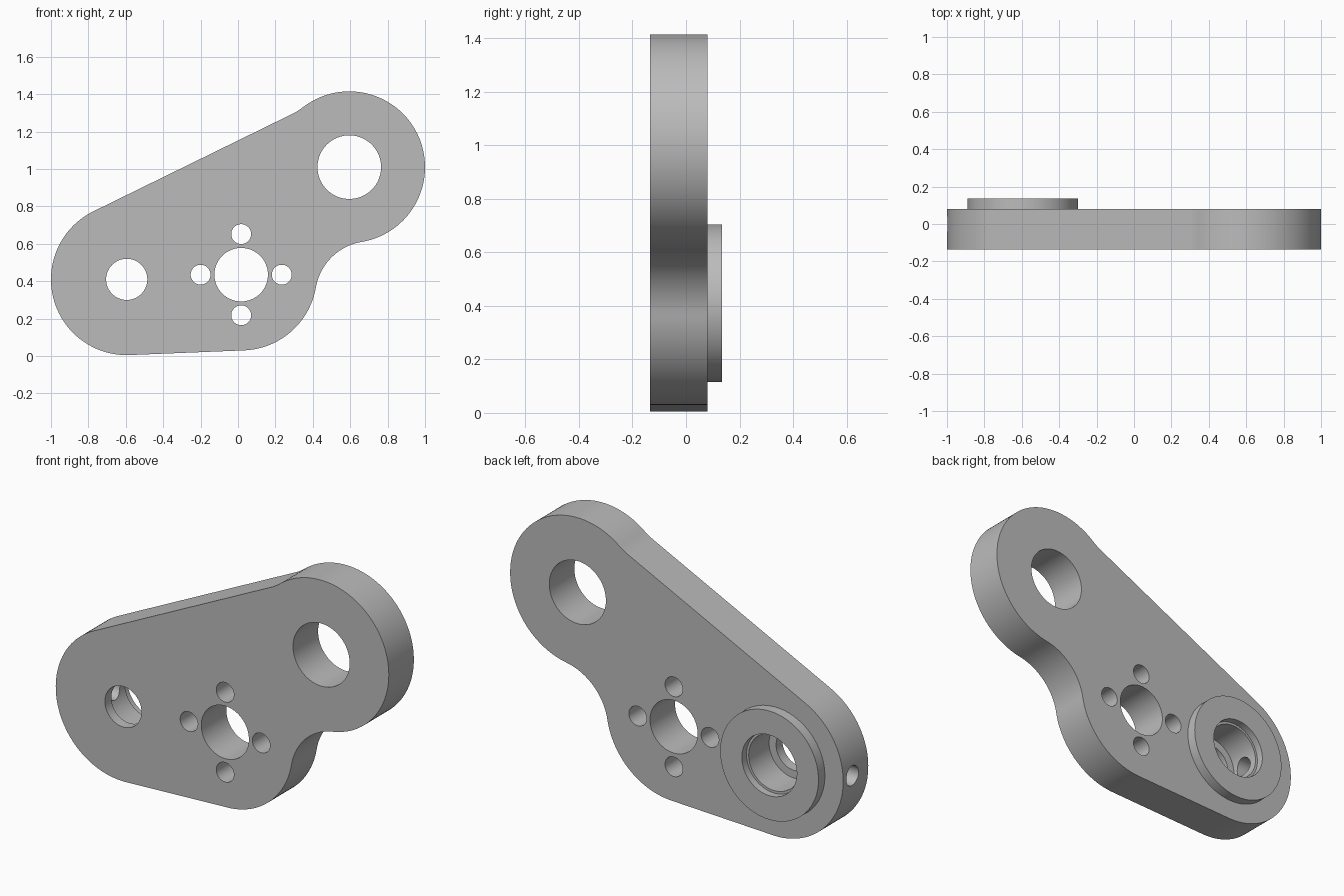
import bpy, bmesh
from math import radians, degrees, atan2, sqrt, cos, sin
from mathutils import Vector, Matrix

if "Cube" in bpy.data.objects:
    bpy.data.objects.remove(bpy.data.objects["Cube"])

FRONT, BACK, BOSS_BACK = -0.135, 0.08, 0.135
R, FILLET = 0.405, 0.3
LEFT = Vector((-0.595, 0.41))     # end with the boss
RIGHT = Vector((0.595, 1.01))     # raised end
HUB = Vector((0.017, 0.435))      # lower lobe

grey = bpy.data.materials.new("plain grey")
grey.use_nodes = True
colour = (0.5, 0.5, 0.5, 1)
grey.diffuse_color = colour
grey.node_tree.nodes["Principled BSDF"].inputs["Base Color"].default_value = colour


def heading(v):
    return degrees(atan2(v.y, v.x))


def arc(centre, r, a, b):
    n = max(4, int(abs(b - a) / 3))
    return [centre + r * Vector((cos(radians(t)), sin(radians(t))))
            for t in (a + (b - a) * i / n for i in range(n + 1))]


def prism(name, points, y0, y1):
    """Extrude an x-z outline from y0 to y1."""
    bm = bmesh.new()
    face = bm.faces.new([bm.verts.new((p.x, y0, p.y)) for p in points])
    side = bmesh.ops.extrude_face_region(bm, geom=[face])["geom"]
    verts = [g for g in side if isinstance(g, bmesh.types.BMVert)]
    bmesh.ops.translate(bm, verts=verts, vec=(0, y1 - y0, 0))
    bmesh.ops.recalc_face_normals(bm, faces=bm.faces)
    mesh = bpy.data.meshes.new(name)
    bm.to_mesh(mesh)
    bm.free()
    mesh.materials.append(grey)
    obj = bpy.data.objects.new(name, mesh)
    bpy.context.collection.objects.link(obj)
    return obj


def disc(name, centre, r, y0, y1):
    return prism(name, arc(centre, r, 0, 360)[:-1], y0, y1)


def cut(target, cutters):
    bpy.context.view_layer.objects.active = target
    for c in cutters:
        c.hide_render = True
        mod = target.modifiers.new("hole", 'BOOLEAN')
        mod.operation, mod.solver, mod.object = 'DIFFERENCE', 'EXACT', c
        bpy.ops.object.modifier_apply(modifier=mod.name)


# Plate outline: three lobes, two straight edges and two concave fillets
up = Vector((cos(radians(116.1)), sin(radians(116.1))))
along = Vector((up.y, -up.x))
base = heading(HUB - LEFT) + 270
gap = RIGHT - HUB
reach = sqrt((R + FILLET) ** 2 - gap.length_squared / 4)
low_fillet = (HUB + RIGHT) / 2 + reach * Vector((gap.y, -gap.x)).normalized()
rise = (LEFT - RIGHT).dot(up) + R + FILLET
top_fillet = RIGHT + rise * up - sqrt((R + FILLET) ** 2 - rise ** 2) * along
low_a, low_b = heading(HUB - low_fillet), heading(RIGHT - low_fillet)
top_a = heading(top_fillet - RIGHT)

outline = arc(LEFT, R, 116.1, base)
outline += arc(HUB, R, base, low_a + 180)
outline += arc(low_fillet, FILLET, low_a, low_b)[1:-1]
outline += arc(RIGHT, R, low_b - 180, top_a)
outline += arc(top_fillet, FILLET, top_a + 180, 116.1 + 180)[1:]
plate = prism("arm_plate", outline, FRONT, BACK)
boss = disc("rear_boss", LEFT, 0.295, BACK, BOSS_BACK)

# Stepped bore through the boss end
bore = [disc("bore_hole", LEFT, 0.11, -0.3, 0.3),
        disc("bore_seat", LEFT, 0.152, -0.08, 0.3)]
entry = disc("bore_entry", LEFT, 0.165, 0.095, 0.3)

# Through holes and the ring of four screw holes
holes = [disc("end_hole", RIGHT, 0.17, -0.3, 0.3),
         disc("hub_hole", HUB, 0.143, -0.3, 0.3)]
for dx, dz in ((1, 0), (0, 1), (-1, 0), (0, -1)):
    holes.append(disc("screw_hole", HUB + 0.217 * Vector((dx, dz)), 0.053, -0.3, 0.3))

# Side hole from the rim into the bore
side_hole = disc("side_hole", Vector((0, 0)), 0.053, 0, 0.5)
side_hole.data.transform(Matrix.Translation((LEFT.x, 0, LEFT.y))
                         @ Matrix.Rotation(radians(90), 4, 'Z'))

cut(plate, bore + holes + [side_hole])
cut(boss, bore + [entry])
for c in bore + holes + [entry, side_hole]:
    bpy.data.objects.remove(c)

# Smooth round walls, sharp rims
bpy.ops.object.select_all(action='DESELECT')
for obj in (plate, boss):
    obj.select_set(True)
bpy.context.view_layer.objects.active = plate
bpy.ops.object.shade_smooth_by_angle(angle=radians(30))
